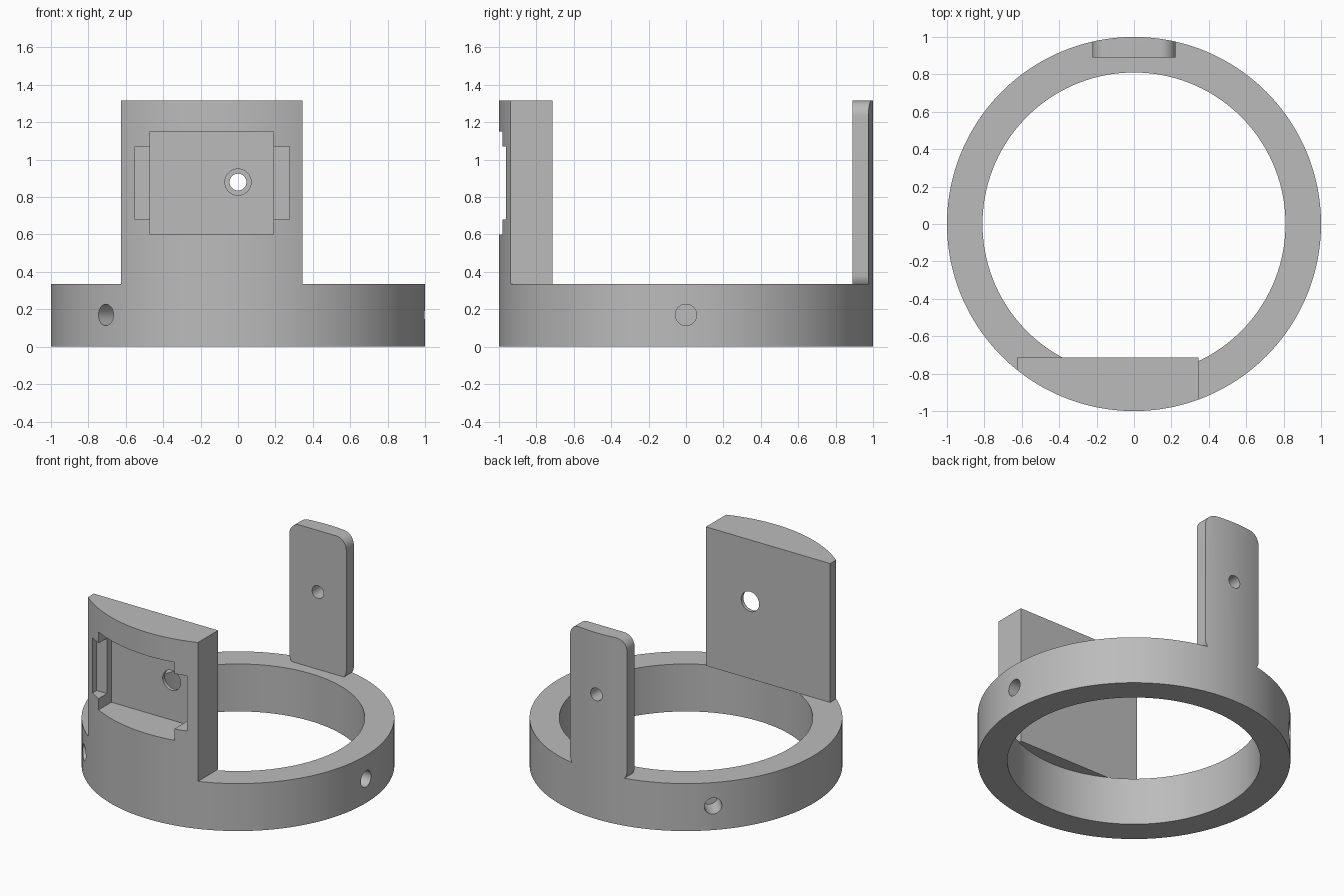
import bpy, bmesh
from math import sin, cos, pi, sqrt, asin, radians
from mathutils import Matrix, Vector

cube = bpy.data.objects.get("Cube")
if cube:
    bpy.data.objects.remove(cube, do_unlink=True)

RING_TOP, TOP = 0.335, 1.315
INNER, FLAT_Y = 0.81, -0.715
HOLE_Z = 0.88

grey = bpy.data.materials.new("plain grey")
grey.use_nodes = True
colour = (0.5, 0.5, 0.5, 1)
grey.diffuse_color = colour
grey.node_tree.nodes["Principled BSDF"].inputs["Base Color"].default_value = colour


def prism(name, points, direction):
    """Extrude a closed outline of 3D points along a direction."""
    bm = bmesh.new()
    face = bm.faces.new([bm.verts.new(p) for p in points])
    moved = bmesh.ops.extrude_face_region(bm, geom=[face])["geom"]
    bmesh.ops.translate(bm, vec=Vector(direction),
                        verts=[v for v in moved if isinstance(v, bmesh.types.BMVert)])
    bmesh.ops.recalc_face_normals(bm, faces=bm.faces)
    mesh = bpy.data.meshes.new(name)
    bm.to_mesh(mesh)
    bm.free()
    mesh.materials.append(grey)
    obj = bpy.data.objects.new(name, mesh)
    bpy.context.collection.objects.link(obj)
    return obj


def disc(radius, z0, z1, name="cutter", segments=192):
    pts = [(radius * cos(2 * pi * i / segments), radius * sin(2 * pi * i / segments), z0)
           for i in range(segments)]
    return prism(name, pts, (0, 0, z1 - z0))


def box(x0, x1, y0, y1, z0, z1):
    pts = [(x0, y0, z0), (x1, y0, z0), (x1, y1, z0), (x0, y1, z0)]
    return prism("cutter", pts, (0, 0, z1 - z0))


def drill(radius, z, start, end, angle):
    """Horizontal round cutter reaching outwards at an angle around z."""
    obj = disc(radius, start, end, segments=48)
    obj.data.transform(Matrix.Translation((0, 0, z)) @ Matrix.Rotation(angle, 4, "Z")
                       @ Matrix.Rotation(pi / 2, 4, "Y"))
    return obj


def combine(obj, cutter, operation="DIFFERENCE"):
    cutter.hide_render = True
    mod = obj.modifiers.new("cut", "BOOLEAN")
    mod.operation, mod.solver, mod.object = operation, "EXACT", cutter
    bpy.context.view_layer.objects.active = obj
    bpy.ops.object.modifier_apply(modifier=mod.name)
    bpy.data.objects.remove(cutter, do_unlink=True)


# Base ring with three blind side holes
ring = disc(1, 0, RING_TOP, "base_ring")
combine(ring, disc(INNER, -0.1, RING_TOP + 0.1))
for degrees in (0, 135, 225):
    combine(ring, drill(0.057, 0.17, 0.85, 1.1, radians(degrees)))

# Front block: flat inside, curved outside
left, right, steps = -0.625, 0.345, 48
a0, a1 = asin(left), asin(right)
arc = [a0 + (a1 - a0) * i / steps for i in range(steps + 1)]
outline = [(sin(a), -cos(a), RING_TOP) for a in arc]
outline += [(right, FLAT_Y, RING_TOP), (left, FLAT_Y, RING_TOP)]
block = prism("front_block", outline, (0, 0, TOP - RING_TOP))

# Stepped pocket and round hole in the block
combine(block, box(-0.55, 0.275, -1.2, -0.79, 0.68, 1.07))
combine(block, box(-0.47, 0.19, -1.2, -0.74, 0.60, 1.15))
combine(block, drill(0.07, HOLE_Z, 0.6, 1.2, -pi / 2))

# Rear post: rounded plate trimmed to the ring's outer curve
half, low, r = 0.222, 0.305, 0.08
plate = []
for k, (sx, z) in enumerate(((1, TOP - r), (-1, TOP - r), (-1, low + r), (1, low + r))):
    for i in range(13):
        a = pi / 2 * (k + i / 12)
        plate.append((sx * (half - r) + r * cos(a), 0.89, z + r * sin(a)))
post = prism("rear_post", plate, (0, 0.2, 0))
combine(post, disc(1, RING_TOP, TOP + 0.2), "INTERSECT")
combine(post, drill(0.045, HOLE_Z, 0.8, 1.2, pi / 2))

# Smooth the curved walls, keep the edges sharp
bpy.ops.object.select_all(action="DESELECT")
for obj in (ring, block, post):
    obj.select_set(True)
bpy.context.view_layer.objects.active = ring
bpy.ops.object.shade_smooth_by_angle(angle=radians(30))
